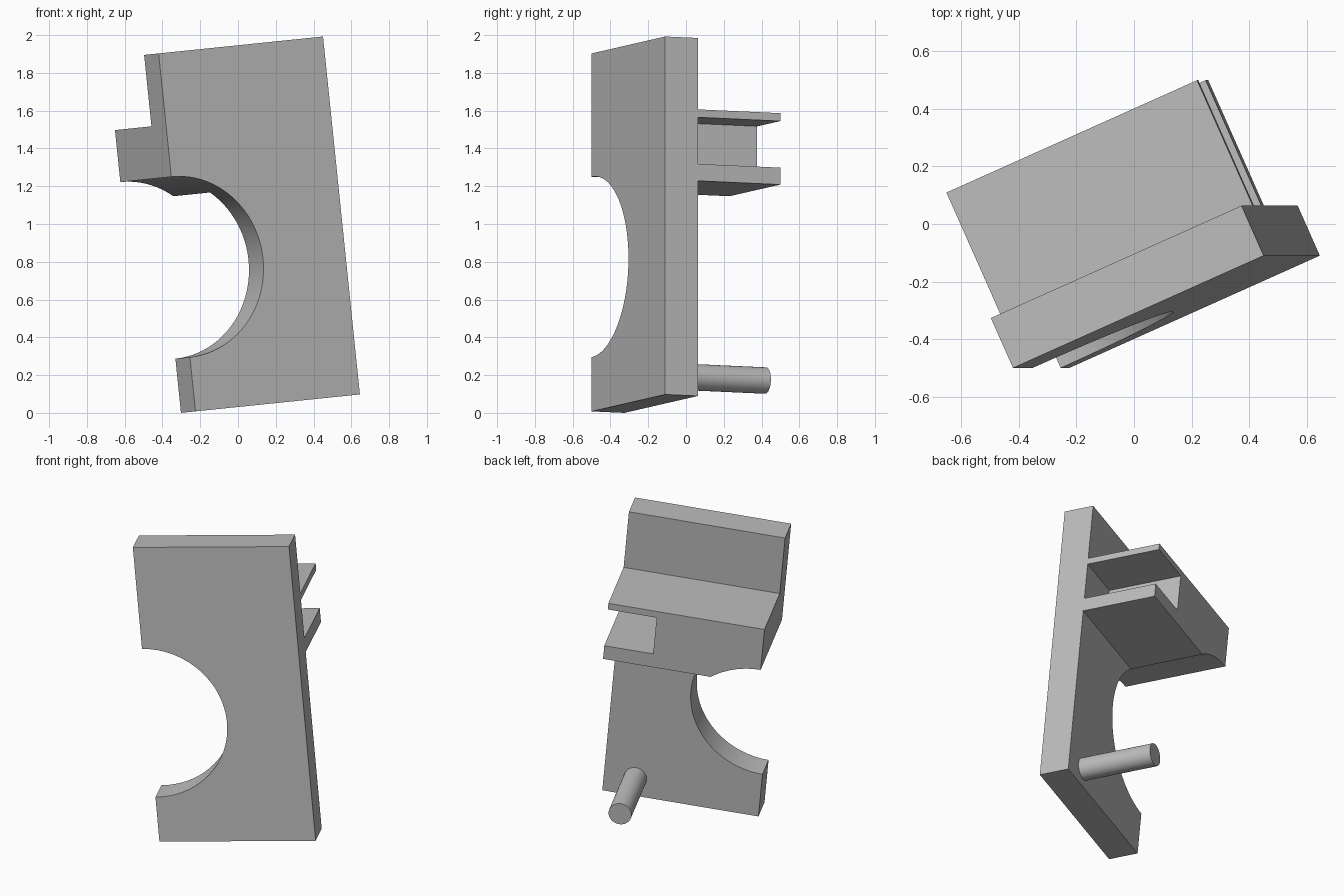
import bpy, bmesh, math
from mathutils import Matrix, Vector

cube = bpy.data.objects.get("Cube")
if cube:
    bpy.data.objects.remove(cube, do_unlink=True)

# Single grey finish
grey = bpy.data.materials.new("plain grey")
grey.use_nodes = True
grey.diffuse_color = (0.5, 0.5, 0.5, 1)
grey.node_tree.nodes["Principled BSDF"].inputs["Base Color"].default_value = (0.5, 0.5, 0.5, 1)

# Tilted frame: across the plate, up the plate, and out of its front
up = Vector((-0.1024, 0, 0.9947)).normalized()
across = Vector((0.908, 0.407, 0.0939))
across = (across - up * across.dot(up)).normalized()
front = across.cross(up)
frame = Matrix((across, up, front)).transposed().to_4x4()
frame.translation = (-0.225, -0.5, 0.008)

WIDTH, HEIGHT, THICK, DEPTH = 0.958, 1.905, 0.19, 0.667
ARC_R, ARC_Z = 0.48, 0.7685
BLOCK_LOW, BLOCK_TOP = 1.145, 1.525


def finish(bm, name):
    bmesh.ops.recalc_face_normals(bm, faces=bm.faces)
    mesh = bpy.data.meshes.new(name)
    bm.to_mesh(mesh)
    bm.free()
    mesh.materials.append(grey)
    obj = bpy.data.objects.new(name, mesh)
    bpy.context.collection.objects.link(obj)
    obj.matrix_world = frame
    bpy.ops.object.select_all(action="DESELECT")
    obj.select_set(True)
    bpy.context.view_layer.objects.active = obj
    bpy.ops.object.shade_smooth_by_angle(angle=math.radians(30))


def extrude_profile(name, points, near, far):
    """Extrude an outline backwards from depth near to depth far."""
    bm = bmesh.new()
    face = bm.faces.new([bm.verts.new((x, z, -near)) for x, z in points])
    new = bmesh.ops.extrude_face_region(bm, geom=[face], use_keep_orig=True)["geom"]
    verts = [v for v in new if isinstance(v, bmesh.types.BMVert)]
    bmesh.ops.translate(bm, verts=verts, vec=(0, 0, near - far))
    finish(bm, name)


def arc(start, end, steps):
    angles = [start + (end - start) * i / steps for i in range(steps + 1)]
    return [(ARC_R * math.cos(a), ARC_Z + ARC_R * math.sin(a)) for a in angles]


# Back plate with a half-round bite out of its right edge
quarter = math.pi / 2
extrude_profile("plate", [(0, 0), (WIDTH, 0), (WIDTH, HEIGHT), (0, HEIGHT)]
                + arc(quarter, -quarter, 64), 0, THICK)

# Block behind the plate, notched at one end and following the bite below
slot_x, slot_low, slot_top = WIDTH - 0.3, 1.235, 1.483
meet = math.asin((BLOCK_LOW - ARC_Z) / ARC_R)
extrude_profile("shelf_block", arc(quarter, meet, 16)
                + [(WIDTH, BLOCK_LOW), (WIDTH, slot_low), (slot_x, slot_low),
                   (slot_x, slot_top), (WIDTH, slot_top), (WIDTH, BLOCK_TOP),
                   (0, BLOCK_TOP)], THICK, DEPTH)

# Round peg near the lower corner
bm = bmesh.new()
bmesh.ops.create_cone(bm, cap_ends=True, segments=48, radius1=0.07, radius2=0.07,
                      depth=DEPTH - THICK,
                      matrix=Matrix.Translation((0.766, 0.12, -(THICK + DEPTH) / 2)))
finish(bm, "peg")
